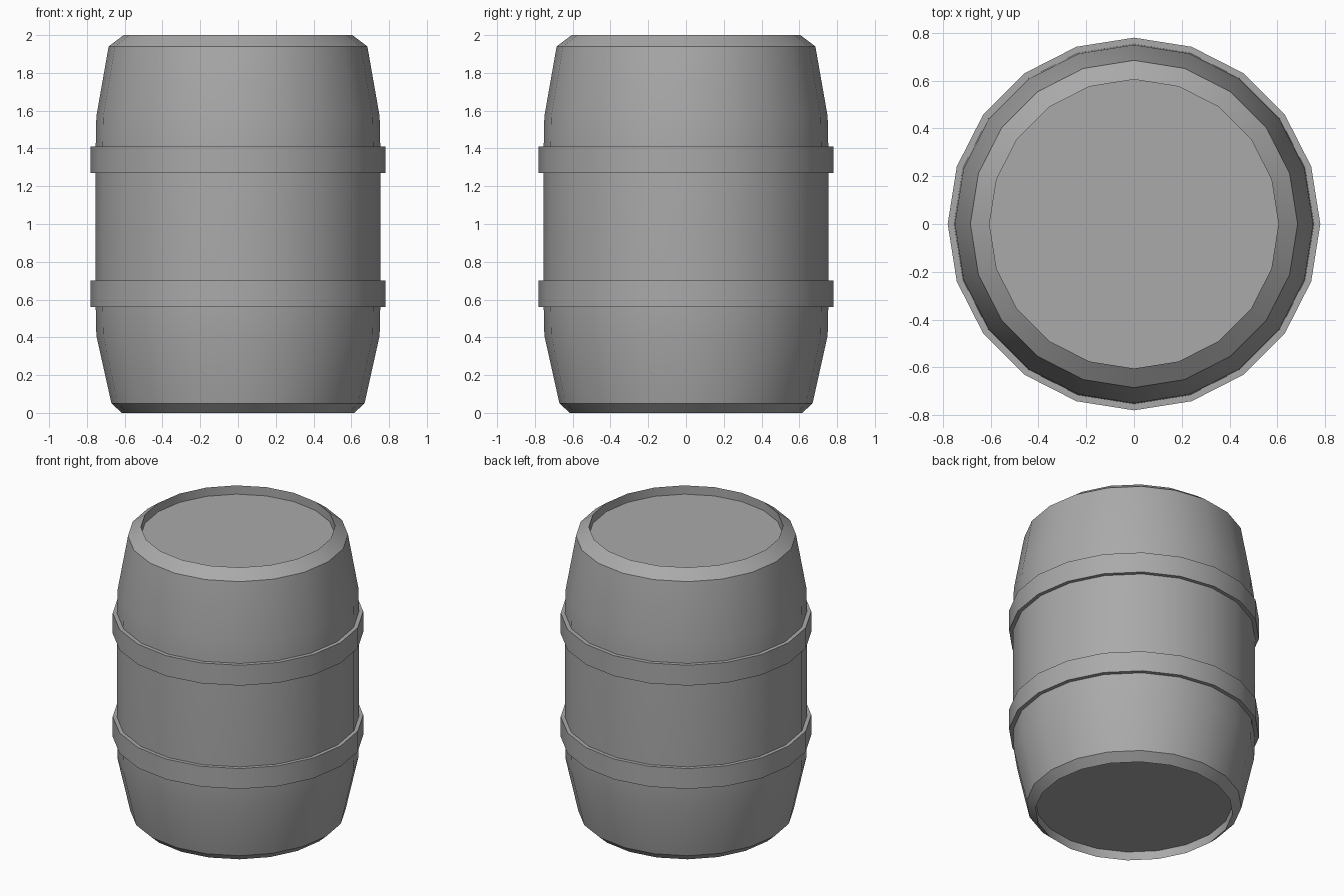
import bpy, bmesh
from math import cos, sin, pi, radians

SIDES = 20

cube = bpy.data.objects.get("Cube")
if cube:
    bpy.data.objects.remove(cube, do_unlink=True)

grey = bpy.data.materials.new("barrel_grey")
grey.use_nodes = True
COLOUR = (0.4, 0.4, 0.4, 1)
grey.diffuse_color = COLOUR
grey.node_tree.nodes["Principled BSDF"].inputs["Base Color"].default_value = COLOUR


def lathe(name, profile, closed=False):
    """Turn a (radius, height) profile, listed bottom to top, round the z axis."""
    bm = bmesh.new()
    rings = [[bm.verts.new((r * cos(2 * pi * i / SIDES), r * sin(2 * pi * i / SIDES), z))
              for i in range(SIDES)] for r, z in profile]
    pairs = list(zip(rings, rings[1:]))
    if closed:
        pairs.append((rings[-1], rings[0]))
    else:
        bm.faces.new(rings[0][::-1])
        bm.faces.new(rings[-1])
    for low, high in pairs:
        for i in range(SIDES):
            j = (i + 1) % SIDES
            bm.faces.new((low[i], low[j], high[j], high[i]))
    bmesh.ops.recalc_face_normals(bm, faces=bm.faces)
    mesh = bpy.data.meshes.new(name)
    bm.to_mesh(mesh)
    bm.free()
    mesh.materials.append(grey)
    obj = bpy.data.objects.new(name, mesh)
    bpy.context.collection.objects.link(obj)
    bpy.ops.object.select_all(action="DESELECT")
    obj.select_set(True)
    bpy.context.view_layer.objects.active = obj
    bpy.ops.object.shade_smooth_by_angle(angle=radians(30))
    return obj


# Barrel body with chamfered rims and a recessed lid and base
lathe("barrel_body", [
    (0.615, 0.06), (0.615, 0), (0.67, 0.05), (0.75, 0.41), (0.755, 0.63),
    (0.755, 1.34), (0.75, 1.57), (0.685, 1.94), (0.605, 2), (0.605, 1.94),
])

# Two raised hoops
for name, bottom, top in (("lower_hoop", 0.56, 0.70), ("upper_hoop", 1.27, 1.41)):
    lathe(name, [(0.74, bottom), (0.78, bottom), (0.78, top), (0.74, top)], closed=True)
